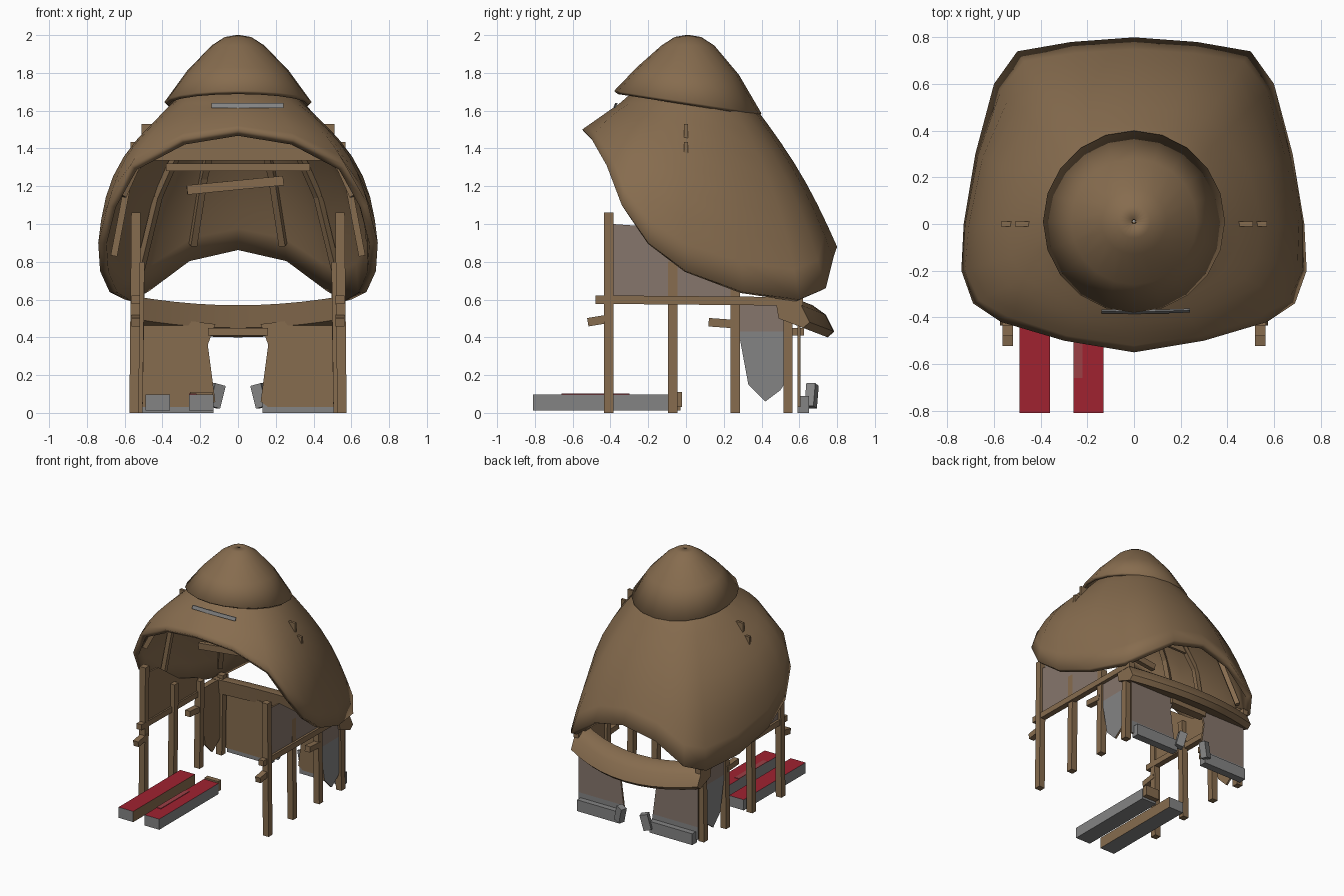
import bpy, bmesh, math
from mathutils import Vector

if "Cube" in bpy.data.objects:
    bpy.data.objects.remove(bpy.data.objects["Cube"], do_unlink=True)


def material(name, rgb):
    m = bpy.data.materials.new(name)
    m.use_nodes = True
    m.diffuse_color = (*rgb, 1)
    node = m.node_tree.nodes["Principled BSDF"]
    node.inputs["Base Color"].default_value = (*rgb, 1)
    node.inputs["Roughness"].default_value = 0.9
    return m


BROWN = material("brown_thatch", (0.24, 0.15, 0.077))
CLOTH = material("faded_cloth", (0.24, 0.18, 0.15))
GREY = material("plain_grey", (0.23, 0.23, 0.23))
RED = material("red_fabric", (0.35, 0.016, 0.03))
PALE = material("pale_red_fabric", (0.33, 0.05, 0.06))


def finish(name, bm, mats, smooth=False):
    me = bpy.data.meshes.new(name)
    bm.to_mesh(me)
    bm.free()
    ob = bpy.data.objects.new(name, me)
    bpy.context.collection.objects.link(ob)
    for m in mats:
        me.materials.append(m)
    if smooth:
        bpy.ops.object.select_all(action="DESELECT")
        ob.select_set(True)
        bpy.context.view_layer.objects.active = ob
        bpy.ops.object.shade_smooth_by_angle(angle=math.radians(50))
    return ob


def loft(name, rows, thickness=0, caps=False):
    """Skin closed rings of points."""
    bm = bmesh.new()
    rings = [[bm.verts.new(p) for p in row] for row in rows]
    n = len(rings[0])
    for a, b in zip(rings, rings[1:]):
        for i in range(n):
            j = (i + 1) % n
            bm.faces.new((a[i], b[i], b[j], a[j]))
    if caps:
        bm.faces.new(rings[0])
        bm.faces.new(rings[-1])
        bmesh.ops.recalc_face_normals(bm, faces=bm.faces)
    else:
        bm.normal_update()
        centre = Vector((0, 0, 1))
        if sum(f.normal.dot(f.calc_center_median() - centre) for f in bm.faces) < 0:
            bmesh.ops.reverse_faces(bm, faces=bm.faces)
    ob = finish(name, bm, [BROWN], True)
    if thickness:
        mod = ob.modifiers.new("thickness", "SOLIDIFY")
        mod.thickness = thickness
        mod.offset = -1
    return ob


def beam(name, a, b, w=0.05, h=None, mats=(BROWN,), rule=None):
    """Box running from a to b."""
    a, b = Vector(a), Vector(b)
    d = b - a
    bm = bmesh.new()
    bmesh.ops.create_cube(bm, size=1)
    rot = d.to_track_quat("Z", "Y")
    for v in bm.verts:
        v.co = rot @ Vector((v.co.x * w, v.co.y * (h or w), v.co.z * d.length)) + (a + b) / 2
    bm.normal_update()
    if rule:
        for f in bm.faces:
            f.material_index = rule(f.normal)
    return finish(name, bm, mats)


def panel(name, pts, out, cut):
    """Thin wall: brown inside, cloth outside, grey outside below the cut."""
    bm = bmesh.new()
    bm.faces.new([bm.verts.new(p) for p in pts])
    bmesh.ops.bisect_plane(bm, geom=bm.verts[:] + bm.edges[:] + bm.faces[:],
                           plane_co=(0, 0, cut), plane_no=(0, 0, 1))
    out = Vector(out)
    new = bmesh.ops.extrude_face_region(bm, geom=bm.faces[:], use_keep_orig=True)["geom"]
    bmesh.ops.translate(bm, vec=out * 0.015, verts=[g for g in new if isinstance(g, bmesh.types.BMVert)])
    bmesh.ops.recalc_face_normals(bm, faces=bm.faces)
    for f in bm.faces:
        if f.normal.dot(out) > 0.5:
            f.material_index = 2 if f.calc_center_median().z < cut else 1
    return finish(name, bm, [BROWN, CLOTH, GREY])


# Roof hood: half of the lower rim with the outward bulge above each point
RIM = [(0, -0.55, 1.5, 0), (0.3, -0.5, 1.45, 0.02), (0.57, -0.42, 1.31, 0.03),
       (0.69, -0.34, 1.1, 0.07), (0.74, -0.2, 0.9, 0.1), (0.73, 0, 0.75, 0.11),
       (0.68, 0.3, 0.64, 0.1), (0.6, 0.6, 0.6, 0.07), (0.5, 0.74, 0.66, 0.06),
       (0.27, 0.78, 0.82, 0.04), (0, 0.8, 0.88, 0.03)]
rim = RIM + [(-x, y, z, b) for x, y, z, b in RIM[-2:0:-1]]


def roof_point(p, t):
    r = Vector(p[:3])
    d = Vector((p[0], p[1], 0)).normalized()
    top = d * 0.35 + Vector((0, 0, 1.64))
    return top.lerp(r, t) + (d + Vector((0, 0, 0.35))) * p[3] * math.sin(math.pi * t)


def circle(r, z, tilt=0):
    return [Vector((r * math.cos(a), r * math.sin(a) + 0.01, z - tilt * math.sin(a)))
            for a in (math.tau * i / 20 for i in range(20))]


neck = [Vector((p[0], p[1], 0)).normalized() * 0.12 + Vector((0, 0, 1.84)) for p in rim]
loft("roof_hood", [neck] + [[roof_point(p, i / 7) for p in rim] for i in range(8)], 0.045)

# Roof cap
loft("roof_cap", [circle(0.01, 2), circle(0.07, 1.99), circle(0.14, 1.945),
                  circle(0.27, 1.81, 0.02), circle(0.39, 1.645, 0.06)], 0.025)

# Rolled awning at the back
sections = []
for i in range(11):
    u = i / 5 - 1
    q = u * u
    x = 0.56 * u
    sections.append([(x, y - 0.13 * q, z + 0.05 * q) for y, z in
                     ((0.6, 0.57), (0.62, 0.45), (0.75, 0.4), (0.785, 0.43), (0.74, 0.52), (0.67, 0.57))])
loft("back_awning", sections, caps=True)

# Pale worn strip on the front of the roof
loft("roof_front_strip", [[(x, -0.385 + 0.1 * x * x, 1.615), (x, -0.375 + 0.1 * x * x, 1.64),
                           (x, -0.368 + 0.1 * x * x, 1.64), (x, -0.378 + 0.1 * x * x, 1.615)]
                          for x in (-0.14, 0, 0.12, 0.24)], caps=True).data.materials[0] = GREY

# Frame, walls and rafters on both sides
for s, side in ((1, "left"), (-1, "right")):
    for i, (x, y, top) in enumerate(((0.55, -0.41, 1.06), (0.53, -0.07, 0.8),
                                     (0.53, 0.26, 0.7), (0.53, 0.54, 0.64))):
        beam(f"{side}_post_{i}", (s * x, y, 0), (s * (x - 0.01), y, top), 0.05)
    beam(f"{side}_rail", (s * 0.54, -0.48, 0.6), (s * 0.54, 0.62, 0.59), 0.045)
    beam(f"{side}_front_stub", (s * 0.54, -0.52, 0.48), (s * 0.54, -0.4, 0.5), 0.045)
    beam(f"{side}_middle_stub", (s * 0.53, 0.12, 0.48), (s * 0.53, 0.26, 0.47), 0.045)
    panel(f"{side}_upper_screen", [(s * 0.53, y, z) for y, z in
          ((-0.39, 0.62), (-0.39, 1), (-0.25, 0.99), (0.02, 0.8), (0.25, 0.72), (0.25, 0.61))],
          (s, 0, 0), 0)
    panel(f"{side}_hanging_cloth", [(s * 0.52, y, z) for y, z in
          ((0.28, 0.6), (0.28, 0.42), (0.33, 0.15), (0.42, 0.06), (0.5, 0.12), (0.55, 0.2), (0.55, 0.6))],
          (s, 0, 0), 0.43)
    panel(f"{side}_back_wall", [(s * x, 0.59, z) for x, z in
          ((0.53, 0.03), (0.53, 0.52), (0.12, 0.47), (0.16, 0.36), (0.12, 0.06), (0.16, 0.03))],
          (0, 1, 0), 0.13)
    beam(f"{side}_wall_sill", (s * 0.13, 0.62, 0.045), (s * 0.51, 0.62, 0.045), 0.06, 0.09, (GREY,))
    beam(f"{side}_door_flap", (s * 0.13, 0.66, 0.03), (s * 0.1, 0.67, 0.15), 0.05, 0.06, (GREY,))
    # Rafters follow the underside of the roof
    for i in range(3, 10, 2):
        p = rim[i] if s > 0 else rim[-i]
        inset = Vector((p[0], p[1], 0)).normalized() * 0.07
        for k in range(2):
            beam(f"{side}_rafter_{i}_{k}", roof_point(p, 0.08 + 0.42 * k) - inset,
                 roof_point(p, 0.5 + 0.42 * k) - inset, 0.035)

# Door lintel and roof ties
beam("door_lintel", (-0.16, 0.59, 0.43), (0.16, 0.59, 0.43), 0.07, 0.04)
beam("upper_tie", (-0.51, 0, 1.48), (0.51, 0, 1.48), 0.02, 0.1)
beam("lower_tie", (-0.57, 0, 1.385), (0.57, 0, 1.385), 0.02, 0.1)
beam("hanging_tie", (-0.27, -0.1, 1.18), (0.24, -0.08, 1.23), 0.035, 0.05)
beam("rear_tie", (-0.38, 0.25, 1.3), (0.38, 0.25, 1.3), 0.04)

# Benches with fabric tops
beam("outer_bench", (-0.425, -0.81, 0.055), (-0.425, -0.03, 0.055), 0.13, 0.085,
     (GREY, RED, BROWN), lambda n: 1 if n.z > 0.5 else 2 if n.x > 0.5 else 0)
beam("inner_bench", (-0.195, -0.81, 0.055), (-0.195, -0.06, 0.055), 0.13, 0.085,
     (GREY, RED), lambda n: 1 if n.z > 0.5 else 0)
beam("inner_bench_end", (-0.195, -0.06, 0.07), (-0.195, -0.02, 0.07), 0.12, 0.08)
beam("inner_bench_faded_strip", (-0.24, -0.66, 0.099), (-0.24, -0.3, 0.099), 0.04, 0.006, (PALE,))
